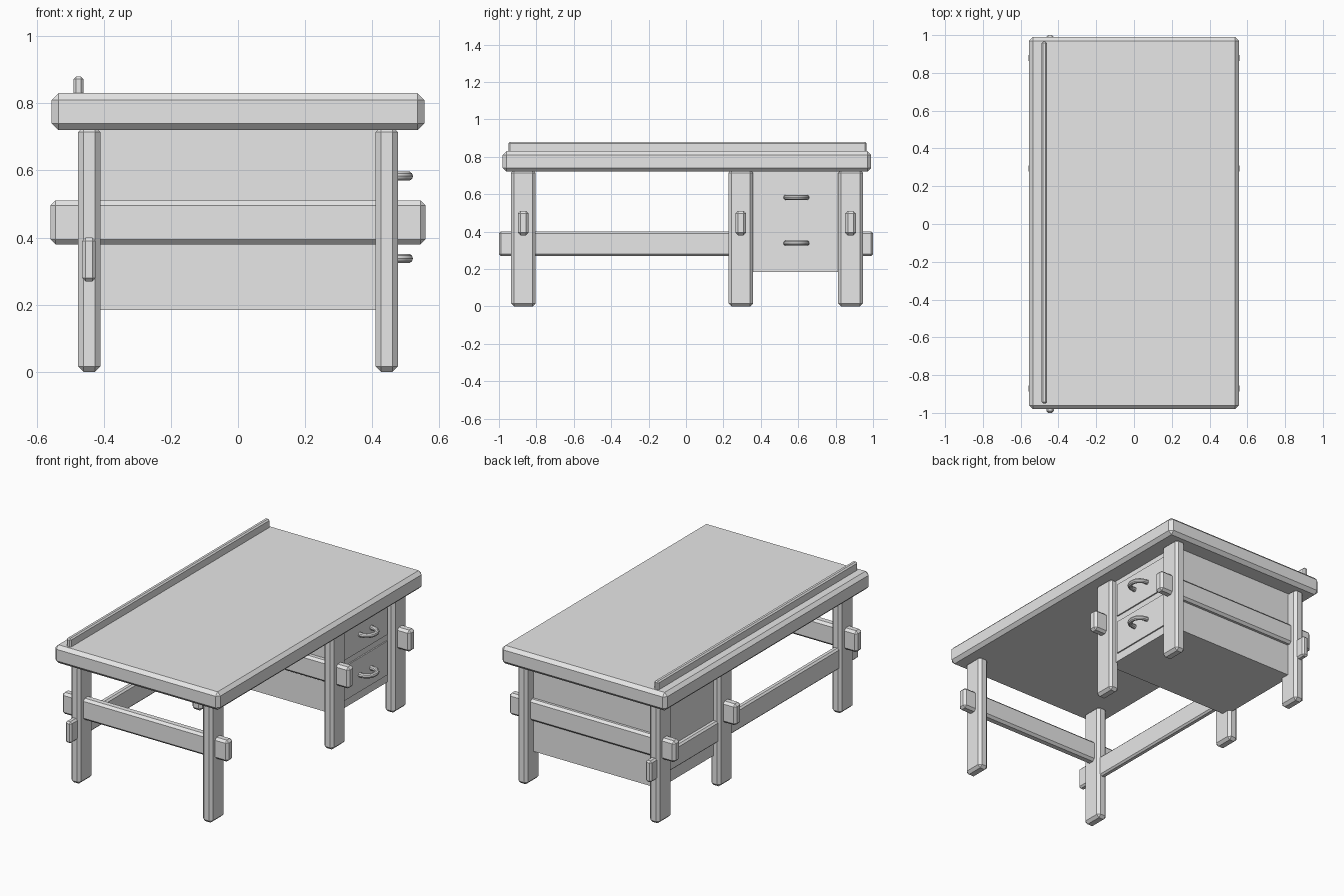
import bpy
import bmesh
from mathutils import Vector

if "Cube" in bpy.data.objects:
    bpy.data.objects.remove(bpy.data.objects["Cube"])

# One plain grey for the whole desk
grey = bpy.data.materials.new("plain_grey")
grey.use_nodes = True
colour = (0.8, 0.8, 0.8, 1)
grey.diffuse_color = colour
grey.node_tree.nodes["Principled BSDF"].inputs["Base Color"].default_value = colour


def box(name, low, high, chamfer=0.0):
    """Box between two corners, with flat chamfered edges."""
    low, high = Vector(low), Vector(high)
    mesh = bpy.data.meshes.new(name)
    bm = bmesh.new()
    bmesh.ops.create_cube(bm, size=1)
    for v in bm.verts:
        v.co = (low + high) / 2 + v.co * (high - low)
    if chamfer:
        bmesh.ops.bevel(bm, geom=bm.edges[:], offset=chamfer, segments=1,
                        affect='EDGES')
    bm.to_mesh(mesh)
    bm.free()
    mesh.materials.append(grey)
    obj = bpy.data.objects.new(name, mesh)
    bpy.context.collection.objects.link(obj)
    return obj


def handle(name, y, z):
    """Bowed pull made from a round swept curve."""
    curve = bpy.data.curves.new(name, 'CURVE')
    curve.dimensions = '3D'
    curve.bevel_depth = 0.014
    curve.bevel_resolution = 3
    curve.resolution_u = 6
    curve.use_fill_caps = True
    spline = curve.splines.new('BEZIER')
    path = [(0.43, -0.057), (0.485, -0.045), (0.507, 0), (0.485, 0.045), (0.43, 0.057)]
    spline.bezier_points.add(len(path) - 1)
    for point, (x, dy) in zip(spline.bezier_points, path):
        point.co = (x, y + dy, z)
        point.handle_left_type = point.handle_right_type = 'AUTO'
    curve.materials.append(grey)
    obj = bpy.data.objects.new(name, curve)
    bpy.context.collection.objects.link(obj)
    bpy.ops.object.select_all(action='DESELECT')
    obj.select_set(True)
    bpy.context.view_layer.objects.active = obj
    bpy.ops.object.convert(target='MESH')
    bpy.ops.object.shade_smooth_by_angle()


# Table top and the stop rail along its right edge
box("table_top", (-0.555, -0.98, 0.72), (0.555, 0.99, 0.83), 0.02)
box("stop_rail", (-0.49, -0.95, 0.815), (-0.46, 0.965, 0.88), 0.008)

# Three pairs of legs, each joined by a beam through both
for place, y in (("front", -0.87), ("middle", 0.293), ("back", 0.88)):
    for side, x in (("right", -0.443), ("left", 0.443)):
        box(f"{place}_{side}_leg", (x - 0.033, y - 0.066, 0),
            (x + 0.033, y + 0.066, 0.73), 0.016)
    box(f"{place}_cross_beam", (-0.558, y - 0.029, 0.38),
        (0.558, y + 0.029, 0.51), 0.014)

# Long beam tying the right legs together
box("long_beam", (-0.464, -1, 0.27), (-0.424, 1, 0.4), 0.01)

# Drawer cabinet
box("cabinet", (-0.435, 0.3, 0.185), (0.435, 0.88, 0.73))
for place, z in (("lower", 0.338), ("upper", 0.583)):
    box(f"{place}_drawer_front", (0.42, 0.376, z - 0.103), (0.443, 0.802, z + 0.103))
    handle(f"{place}_drawer_handle", 0.59, z)
